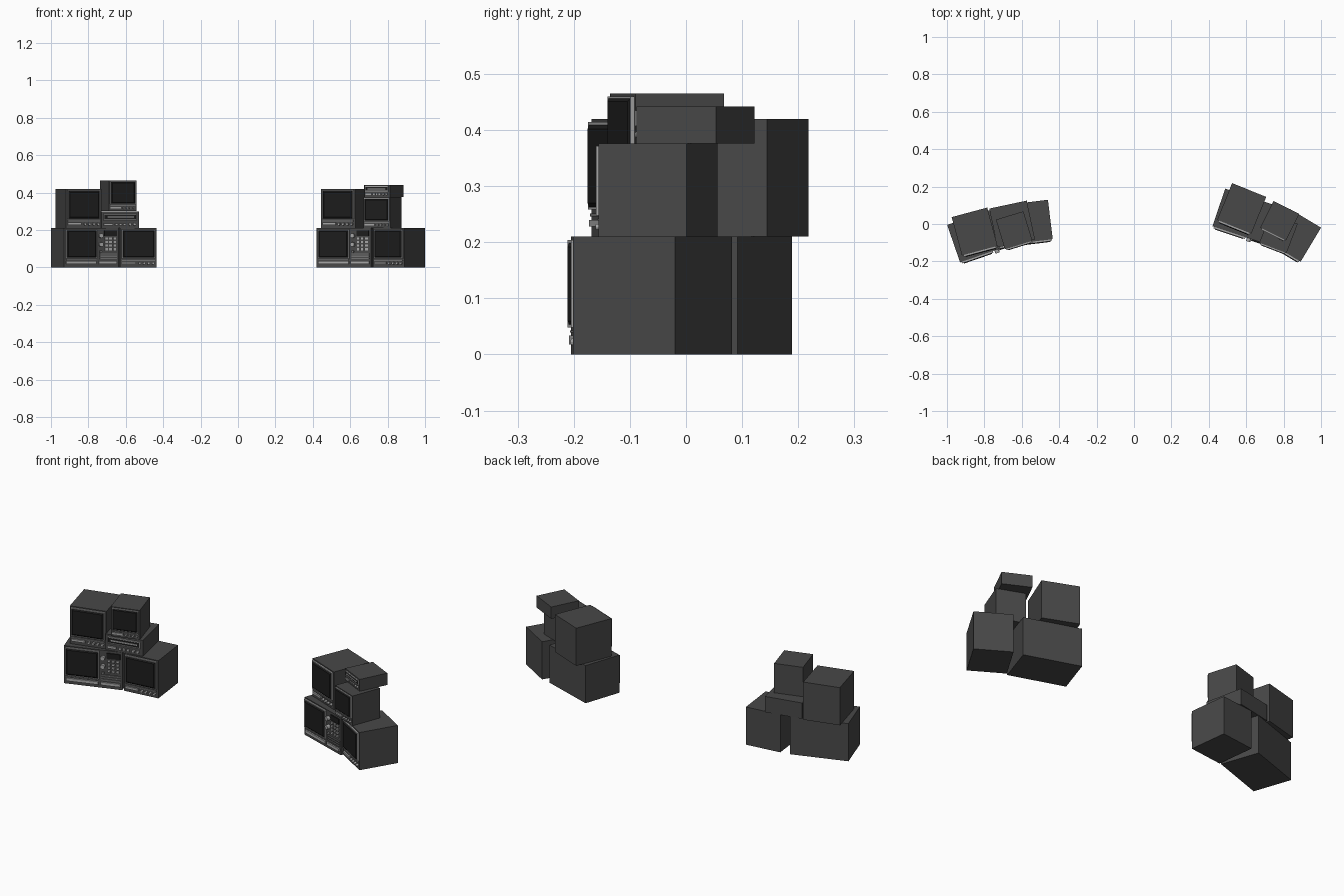
import bpy
import bmesh
from math import radians
from mathutils import Matrix, Vector

cube = bpy.data.objects.get("Cube")
if cube:
    bpy.data.objects.remove(cube, do_unlink=True)


def material(name, v):
    m = bpy.data.materials.new(name)
    m.use_nodes = True
    m.diffuse_color = (v, v, v, 1)
    m.node_tree.nodes["Principled BSDF"].inputs["Base Color"].default_value = (v, v, v, 1)
    return m


BODY = material("charcoal casing", 0.065)
GLASS = material("black glass", 0.012)
TRIM = material("light grey trim", 0.38)
KEY = material("mid grey keys", 0.17)


class Unit:
    """An appliance; local x runs along the front, y to the back, z up."""

    def __init__(self, name, x, y, z, angle, scale=1.0):
        self.name = name
        self.matrix = (Matrix.Translation((x, y, z))
                       @ Matrix.Rotation(radians(angle), 4, 'Z') @ Matrix.Scale(scale, 4))

    def add(self, part, mat, build):
        bm = bmesh.new()
        build(bm)
        bm.transform(self.matrix)
        mesh = bpy.data.meshes.new(self.name + "_" + part)
        bm.to_mesh(mesh)
        bm.free()
        mesh.materials.append(mat)
        bpy.context.collection.objects.link(bpy.data.objects.new(mesh.name, mesh))

    def casing(self, w, d, h):
        self.add("casing", BODY, lambda bm: box(bm, 0, w, 0, h, 0, d))

    def plates(self, part, mat, rects, depth):
        def build(bm):
            for r in rects:
                box(bm, *r, -depth, 0)
        self.add(part, mat, build)

    def frame(self, part, x0, x1, z0, z1, t, depth):
        self.plates(part, TRIM, [(x0, x1, z0, z0 + t), (x0, x1, z1 - t, z1),
                                 (x0, x0 + t, z0 + t, z1 - t),
                                 (x1 - t, x1, z0 + t, z1 - t)], depth)

    def screen(self, x0, x1, z0, z1):
        t = 0.005
        self.frame("screen_bezel", x0, x1, z0, z1, t, 0.009)

        # Tube face: a shallow slab whose front is tapered in
        def glass(bm):
            box(bm, x0 + t, x1 - t, z0 + t, z1 - t, -0.008, 0)
            front = min(bm.faces, key=lambda f: f.calc_center_median().y)
            bmesh.ops.inset_region(bm, faces=[front], thickness=0.01)
            bmesh.ops.translate(bm, verts=front.verts, vec=(0, -0.005, 0))
        self.add("screen", GLASS, glass)

    def knobs(self, part, mat, points, radius, depth):
        def build(bm):
            for x, z in points:
                m = Matrix.Translation((x, -depth / 2, z)) @ Matrix.Rotation(radians(90), 4, 'X')
                bmesh.ops.create_cone(bm, cap_ends=True, segments=12, radius1=radius,
                                      radius2=radius, depth=depth, matrix=m)
        self.add(part, mat, build)


def box(bm, x0, x1, z0, z1, y0, y1):
    size = Vector((x1 - x0, y1 - y0, z1 - z0))
    mid = Vector((x0 + x1, y0 + y1, z0 + z1)) / 2
    bmesh.ops.create_cube(bm, size=1.0,
                          matrix=Matrix.Translation(mid) @ Matrix.Diagonal((*size, 1)))


def television(*place):
    u = Unit(*place)
    u.casing(0.197, 0.212, 0.21)
    u.screen(0.008, 0.189, 0.048, 0.204)
    u.plates("front_bar", TRIM, [(0.01, 0.085, 0.018, 0.03)], 0.008)
    u.plates("lower_trim", KEY, [(0.01, 0.187, 0.036, 0.041)], 0.006)
    u.knobs("dials", TRIM, [(0.105 + 0.024 * i, 0.022) for i in range(4)], 0.007, 0.013)


def keypad_monitor(*place):
    u = Unit(*place)
    u.casing(0.307, 0.212, 0.21)
    u.screen(0.008, 0.186, 0.048, 0.204)
    u.plates("front_bars", TRIM, [(0.012, 0.182, 0.018, 0.034),
                                  (0.195, 0.298, 0.018, 0.034)], 0.008)
    u.plates("lower_trim", KEY, [(0.012, 0.182, 0.039, 0.043)], 0.006)
    u.knobs("dials", TRIM, [(0.206, 0.17), (0.206, 0.123)], 0.012, 0.018)
    u.knobs("small_dial", KEY, [(0.206, 0.085)], 0.007, 0.01)
    u.plates("display", GLASS, [(0.226, 0.296, 0.168, 0.198)], 0.006)
    # Key grid, then the slotted speaker under it
    u.plates("keys", TRIM, [(x, x + 0.015, z, z + 0.011)
                            for x in (0.23, 0.253, 0.276)
                            for z in (0.092, 0.111, 0.13, 0.149)], 0.007)
    u.plates("speaker_slats", KEY, [(0.2, 0.298, z, z + 0.006)
                                    for z in (0.045, 0.057, 0.069)], 0.006)


def tape_deck(*place):
    u = Unit(*place)
    u.casing(0.205, 0.212, 0.088)
    u.frame("slot_frame", 0.012, 0.193, 0.042, 0.078, 0.004, 0.009)
    u.plates("slot", GLASS, [(0.016, 0.189, 0.046, 0.074)], 0.005)
    u.plates("slot_flap", TRIM, [(0.03, 0.175, 0.056, 0.063)], 0.008)
    u.plates("buttons", TRIM, [(0.012, 0.06, 0.014, 0.026)]
             + [(x, x + 0.014, 0.014, 0.026) for x in (0.075, 0.097, 0.119)], 0.008)
    u.knobs("dials", TRIM, [(0.155, 0.021), (0.18, 0.021)], 0.008, 0.012)


# Stack on the -x side
keypad_monitor("right_keypad_monitor", -0.93, -0.205, 0, 19)
television("right_lower_television", -0.63, -0.105, 0, 7)
television("right_upper_television", -0.92, -0.168, 0.21, 15)
tape_deck("right_tape_deck", -0.73, -0.125, 0.21, 12)
television("right_small_television", -0.69, -0.135, 0.301, 17, 0.78)

# Stack on the +x side
keypad_monitor("left_keypad_monitor", 0.42, -0.012, 0, -18.5)
television("left_lower_television", 0.722, -0.1, 0, -31)
television("left_upper_television", 0.445, 0.022, 0.21, -22)
television("left_small_television", 0.67, -0.1, 0.21, -21, 0.79)
tape_deck("left_small_tape_deck", 0.675, -0.02, 0.376, -26.5, 0.75)
